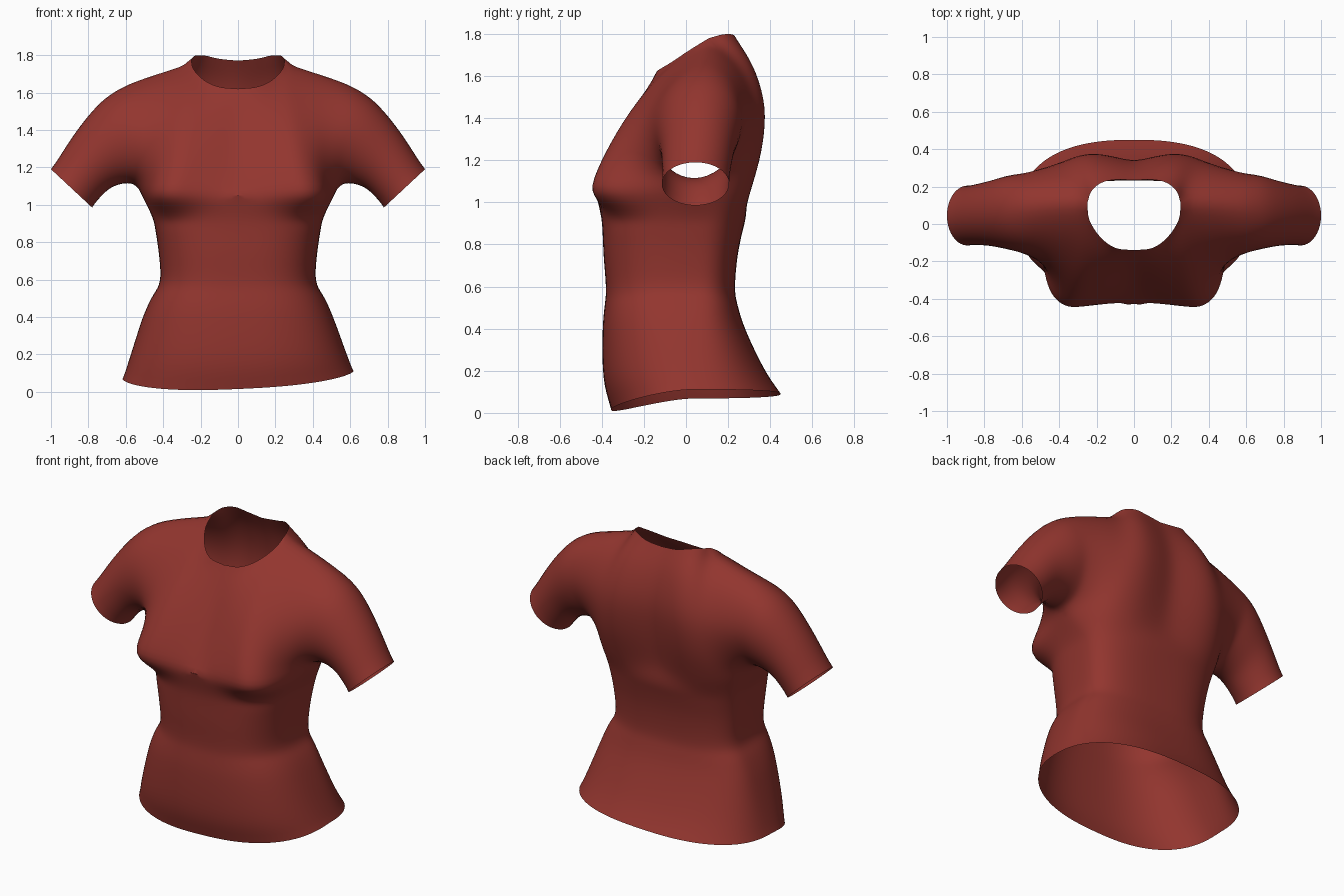
import bpy
import bmesh
from math import sin, cos, pi
from mathutils import Vector

cube = bpy.data.objects.get("Cube")
if cube:
    bpy.data.objects.remove(cube, do_unlink=True)

STEP = 4            # samples between control columns
COLS = 7 * STEP     # columns from centre line to side
ROWS = 20           # rows from shoulder to armpit


def sample(points, count):
    """Smooth curve through the points, sampled evenly."""
    pts = [Vector(p) for p in points]
    pts = [2 * pts[0] - pts[1]] + pts + [2 * pts[-1] - pts[-2]]
    spans = len(pts) - 3
    out = []
    for i in range(count + 1):
        f = i * spans / count
        k = min(int(f), spans - 1)
        t = f - k
        a, b, c, d = pts[k:k + 4]
        out.append(b + (c - a) * (t / 2)
                   + (2 * a - 5 * b + 4 * c - d) * (t * t / 2)
                   + (3 * b - a - 3 * c + d) * (t ** 3 / 2))
    return out


def relax(curve):
    """Soften the corners of a curve, keeping its ends."""
    middle = [(a + 2 * b + c) / 4 for a, b, c in zip(curve, curve[1:], curve[2:])]
    return [curve[0]] + middle + [curve[-1]]


def coons(top, bottom, inner, outer, bias):
    """Fill a patch between four curves; corners of the top fade downward."""
    grid = []
    for j in range(ROWS + 1):
        v = (j / ROWS) ** bias
        row = []
        for i in range(COLS + 1):
            u = i / COLS
            across = inner[j].lerp(outer[j], u)
            down = top[i].lerp(bottom[i], v)
            corner = top[0].lerp(top[-1], u).lerp(bottom[0].lerp(bottom[-1], u), v)
            row.append(across + down - corner)
        grid.append(row)
        top = relax(relax(top))
    return grid


def add_grid(bm, grid):
    """Add a grid of points as quads on both sides of the body."""
    for side in (1, -1):
        verts = [[bm.verts.new((p.x * side, p.y, p.z)) for p in row] for row in grid]
        for r0, r1 in zip(verts, verts[1:]):
            for i in range(len(r0) - 1):
                bm.faces.new((r0[i], r0[i + 1], r1[i + 1], r1[i]))


# Boundary curves of the front and back panels
shoulder = Vector((0.6, 0.09, 1.655))
armpit = Vector((0.54, 0.03, 1.085))
neck_side = (0.25, 0.11, 1.78)
seam = sample([neck_side, (.36, .115, 1.742), (.48, .105, 1.702), shoulder], 3 * STEP)
panels = {
    "front": dict(
        bias=1.4,
        neck=[(0, -.14, 1.62), (.1, -.128, 1.63), (.18, -.07, 1.665), (.238, .02, 1.725), neck_side],
        centre=[(0, -.14, 1.62), (0, -.2, 1.5), (0, -.27, 1.36), (0, -.35, 1.2), (0, -.425, 1.05)],
        arm=[shoulder, (.61, -.07, 1.56), (.58, -.165, 1.38), (.545, -.14, 1.18), armpit],
        bust=[(0, -.428, 1.05), (.13, -.438, 1.05), (.26, -.457, 1.05), (.37, -.468, 1.05),
              (.45, -.405, 1.05), (.485, -.3, 1.05), (.505, -.14, 1.06), armpit]),
    "back": dict(
        bias=1,
        neck=[(0, .235, 1.77), (.1, .237, 1.78), (.175, .22, 1.797), (.228, .175, 1.797), neck_side],
        centre=[(0, .235, 1.77), (0, .3, 1.63), (0, .336, 1.45), (0, .318, 1.25), (0, .28, 1.05)],
        arm=[shoulder, (.61, .22, 1.57), (.58, .28, 1.38), (.545, .19, 1.18), armpit],
        bust=[(0, .28, 1.05), (.13, .3, 1.05), (.25, .308, 1.05), (.35, .285, 1.05),
              (.42, .24, 1.05), (.47, .175, 1.05), (.505, .1, 1.06), armpit]),
}

# Lower body rings: height, half width, front depth, back depth
rings = [(.94, .46, -.405, .287), (.86, .442, -.397, .268), (.74, .424, -.392, .244),
         (.59, .415, -.38, .232), (.51, .46, -.387, .246), (.4, .51, -.397, .28),
         (.21, .575, -.395, .37), (.09, .617, -.355, .45)]

# Sleeve sections: top point, bottom point, half depth
sleeve = [((.73, .08, 1.56), (.60, .04, 1.11), .203),
          ((.865, .065, 1.4), (.69, .045, 1.08), .175),
          ((1.0, .045, 1.19), (.78, .045, .985), .16)]


def ring_points(ring, back):
    z, w, yf, yb = ring
    mid, power = 0.03, 0.83 - 0.13 * min(1, z / 0.6)
    depth = (yb if back else yf) - mid
    pts = []
    for i in range(COLS + 1):
        a = i / COLS * pi / 2
        forward = max(cos(a), 0) ** power
        dip = 0 if back else 0.097 * forward ** 1.5 * max(0, 1 - z / 0.4)
        pts.append(Vector((w * sin(a) ** power, mid + depth * forward, z - dip)))
    return pts


def sleeve_points(section, back):
    top, bottom, half = Vector(section[0]), Vector(section[1]), section[2]
    centre, axis = (top + bottom) / 2, (top - bottom) / 2
    sign = 1 if back else -1
    return [centre + axis * cos(j / ROWS * pi)
            + Vector((0, sign * half * sin(j / ROWS * pi), 0)) for j in range(ROWS + 1)]


bm = bmesh.new()
for name, c in panels.items():
    back = name == "back"
    # Chest or upper back panel
    top = sample(c["neck"], 4 * STEP) + seam[1:]
    bust = sample(c["bust"], COLS)
    arm = sample(c["arm"], ROWS)
    add_grid(bm, coons(top, bust, sample(c["centre"], ROWS), arm, c["bias"]))
    # Waist and hem
    loops = [bust] + [ring_points(r, back) for r in rings]
    add_grid(bm, [sample(column, 40) for column in zip(*loops)])
    # Sleeve half
    loops = [arm] + [sleeve_points(s, back) for s in sleeve]
    add_grid(bm, [sample(column, 18) for column in zip(*loops)])

# Weld the panels and soften the seams, keeping the openings crisp
bmesh.ops.remove_doubles(bm, verts=bm.verts[:], dist=0.003)
inner = [v for v in bm.verts if not v.is_boundary]
for _ in range(9):
    bmesh.ops.smooth_vert(bm, verts=inner, factor=0.5,
                          use_axis_x=True, use_axis_y=True, use_axis_z=True)
# Slight sideways tilt of the hem
for v in bm.verts:
    v.co.z += 0.045 * v.co.x * max(0, 1 - v.co.z / 0.4)
bmesh.ops.recalc_face_normals(bm, faces=bm.faces[:])
for f in bm.faces:
    f.smooth = True

mesh = bpy.data.meshes.new("shirt")
bm.to_mesh(mesh)
bm.free()
shirt = bpy.data.objects.new("shirt", mesh)
bpy.context.collection.objects.link(shirt)

# Red cloth
cloth = bpy.data.materials.new("red cloth")
cloth.use_nodes = True
colour = (0.29, 0.036, 0.028, 1)
cloth.diffuse_color = colour
cloth.node_tree.nodes["Principled BSDF"].inputs["Base Color"].default_value = colour
mesh.materials.append(cloth)
